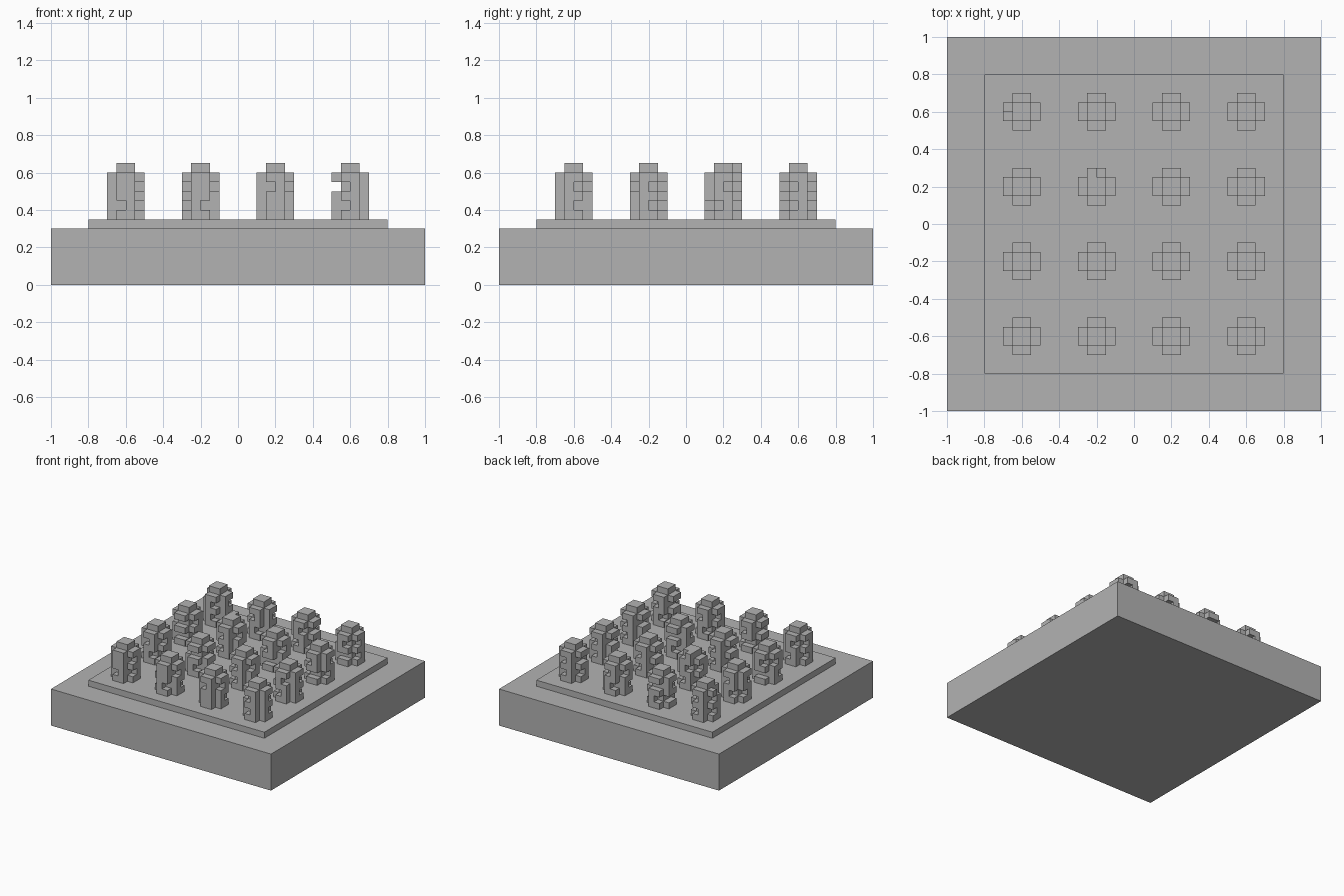
import bpy, bmesh, random
from mathutils import Vector

random.seed(4)
if "Cube" in bpy.data.objects:
    bpy.data.objects.remove(bpy.data.objects["Cube"], do_unlink=True)

stone = bpy.data.materials.new("stone_grey")
stone.use_nodes = True
GREY = (0.45, 0.45, 0.45, 1)
stone.diffuse_color = GREY
stone.node_tree.nodes["Principled BSDF"].inputs["Base Color"].default_value = GREY


def finish(bm, name, location=(0, 0, 0)):
    mesh = bpy.data.meshes.new(name)
    bm.to_mesh(mesh)
    bm.free()
    mesh.materials.append(stone)
    obj = bpy.data.objects.new(name, mesh)
    obj.location = location
    bpy.context.collection.objects.link(obj)


def slab(name, width, bottom, top):
    bm = bmesh.new()
    bmesh.ops.create_cube(bm, size=1)
    bmesh.ops.scale(bm, verts=bm.verts, vec=(width, width, top - bottom))
    finish(bm, name, (0, 0, (bottom + top) / 2))


# Solid base and the thin raised platform
slab("base", 2, 0, 0.3)
slab("platform", 1.6, 0.3, 0.35)

CELL = 0.05
# For each side of a tower, the grid cell of its two columns
SIDES = {
    "front": lambda c: (1 + c, 0),
    "back": lambda c: (1 + c, 3),
    "left": lambda c: (3, 1 + c),
    "right": lambda c: (0, 1 + c),
}
BOTH = (0, 1)


def side_rows():
    """Full bands at rows 0, 2 and 4, joined by single links between them."""
    link = lambda: random.choice([(0,), (1,), (0,), (1,), ()])
    return [BOTH, link(), BOTH, link(), BOTH]


def tower_bmesh(cells):
    """Outer skin of a set of unit cells, open where it meets the platform."""
    bm = bmesh.new()
    for cell in cells:
        centre = Vector(cell) + Vector((-1.5, -1.5, 0.5))
        for axis in range(3):
            for sign in (-1, 1):
                n = Vector((0, 0, 0))
                n[axis] = sign
                neighbour = tuple(int(a + b) for a, b in zip(cell, n))
                if neighbour in cells or neighbour[2] < 0:
                    continue
                u = Vector((0, 0, 0))
                u[(axis + 1) % 3] = 0.5
                v = n.cross(u)
                mid = centre + n / 2
                corners = (mid - u - v, mid + u - v, mid + u + v, mid - u + v)
                bm.faces.new([bm.verts.new(p * CELL) for p in corners])
    bmesh.ops.remove_doubles(bm, verts=bm.verts, dist=0.001)
    bmesh.ops.dissolve_limit(bm, angle_limit=0.01, verts=bm.verts, edges=bm.edges)
    return bm


# Front patterns of the first row, as the two link rows (lower, upper)
front_links = [((1,), BOTH), ((0,), BOTH), (BOTH, (1,)), ((1,), (1,))]

# Four by four towers: a square core with banded relief on every side
for row in range(4):
    for col in range(4):
        cells = {(i, j, k) for i in (1, 2) for j in (1, 2) for k in range(6)}
        for side, place in SIDES.items():
            rows = side_rows()
            if side == "front" and row == 0:
                rows[1], rows[3] = front_links[col]
            if side == "right" and col == 3:
                rows[3] = ()
            if side == "right" and (col, row) == (0, 3):
                rows[4] = (1,)
            for k, columns in enumerate(rows):
                cells |= {place(c) + (k,) for c in columns}
        if (col, row) == (1, 2):
            cells.add((1, 3, 5))
        finish(tower_bmesh(cells), f"tower_{row + 1}_{col + 1}",
               (-0.6 + 0.4 * col, -0.6 + 0.4 * row, 0.35))
